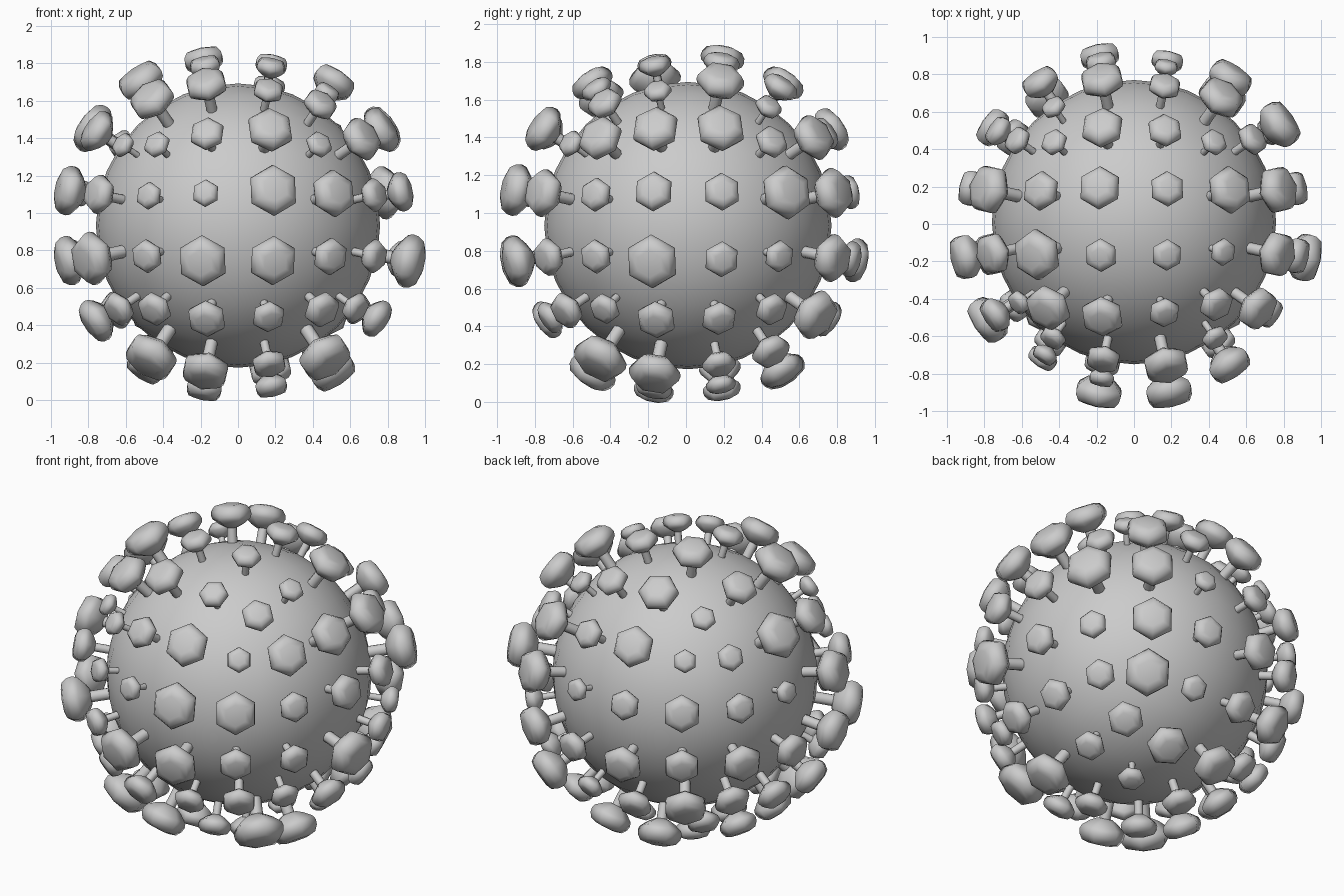
import bpy, bmesh, math
from mathutils import Vector

if "Cube" in bpy.data.objects:
    bpy.data.objects.remove(bpy.data.objects["Cube"])

CENTRE = Vector((0, 0.01, 0.933))
R_BODY = 0.76
X, Y, Z = Vector((1, 0, 0)), Vector((0, 1, 0)), Vector((0, 0, 1))


def finish(bm, name):
    bmesh.ops.recalc_face_normals(bm, faces=bm.faces)
    me = bpy.data.meshes.new(name)
    bm.to_mesh(me)
    bm.free()
    for p in me.polygons:
        p.use_smooth = True
    ob = bpy.data.objects.new(name, me)
    bpy.context.collection.objects.link(ob)
    return ob


# Round body: subdivided cube pushed out to a sphere
bm = bmesh.new()
bmesh.ops.create_cube(bm, size=2)
bmesh.ops.subdivide_edges(bm, edges=bm.edges[:], cuts=7, use_grid_fill=True)
for v in bm.verts:
    v.co = Vector([math.tan(c * math.pi / 4) for c in v.co]).normalized() * R_BODY + CENTRE
finish(bm, "body")


def lathe(bm, base, axes, profile, sides):
    """Sweep (radius, height) rings around the outward axis."""
    u, v, n = axes
    rings = []
    for r, h in profile:
        ring = []
        for k in range(sides):
            a = math.pi / 2 + k * math.tau / sides
            ring.append(bm.verts.new(base + n * h + (u * math.cos(a) + v * math.sin(a)) * r))
        rings.append(ring)
    for lo, hi in zip(rings, rings[1:]):
        for k in range(sides):
            m = (k + 1) % sides
            bm.faces.new((lo[k], lo[m], hi[m], hi[k]))
    bm.faces.new(rings[0])
    bm.faces.new(rings[-1])


# Spike shapes at full size: thin stem and six-sided rounded head
STEM = [(0.034, -0.06), (0.034, 0.12)]
HEAD = [(0.045, 0.078), (0.085, 0.100), (0.13, 0.136), (0.139, 0.162),
        (0.134, 0.192), (0.112, 0.224), (0.07, 0.236)]

# Each side of the body: normal, right, up, outer-ring slopes (corner, edge),
# and head sizes row by row
SIDES = [
    (-Y, X, Z, 0.70, 0.67, [14, 18, 24, 14, 14, 14, 26, 24, 17, 26, 25, 19, 18, 20, 17, 19]),
    (X, Y, Z, 0.70, 0.67, [23, 24, 25, 17, 17, 20, 19, 27, 17, 27, 18, 16, 16, 20, 18, 17]),
    (Z, X, Y, 0.68, 0.67, [14, 22, 18, 14, 20, 22, 18, 24, 26, 17, 16, 14, 24, 22, 16, 18]),
    (Y, X, Z, 0.70, 0.67, [13, 23, 17, 24, 21, 17, 13, 25, 20, 22, 18, 24, 24, 19, 15, 26]),
    (-X, Y, Z, 0.70, 0.67, [13, 22, 26, 15, 20, 25, 13, 17, 27, 25, 20, 22, 18, 23, 20, 20]),
    (-Z, X, Y, 0.66, 0.65, [18, 24, 23, 20, 21, 19, 15, 17, 22, 20, 18, 26, 28, 25, 18, 28]),
]


def offset(a, b, corner, edge):
    """Grid step a (of -2,-1,1,2) to a sideways slope, given the other step b."""
    if abs(a) == 2:
        s = corner if abs(b) == 2 else edge
    else:
        s = 0.225 if abs(b) == 2 else 0.207
    return math.copysign(s, a)


STEPS = (-2, -1, 1, 2)
stems, heads = bmesh.new(), bmesh.new()
for normal, right, up, corner, edge, sizes in SIDES:
    for i, size in enumerate(sizes):
        a, b = STEPS[i % 4], -STEPS[i // 4]
        n = (normal + right * offset(a, b, corner, edge)
             + up * offset(b, a, corner, edge)).normalized()
        v = (up - n * up.dot(n)).normalized()
        u = v.cross(n)
        s = size / 26
        base = CENTRE + n * (R_BODY + 0.02)
        lathe(stems, base, (u, v, n), [(r * s, h * s) for r, h in STEM], 8)
        lathe(heads, base, (u, v, n), [(r * s, h * s) for r, h in HEAD], 6)

stem_ob = finish(stems, "spike_stems")
finish(heads, "spike_heads")

# Keep the stem ends crisp
for p in stem_ob.data.polygons:
    p.use_smooth = len(p.vertices) == 4
